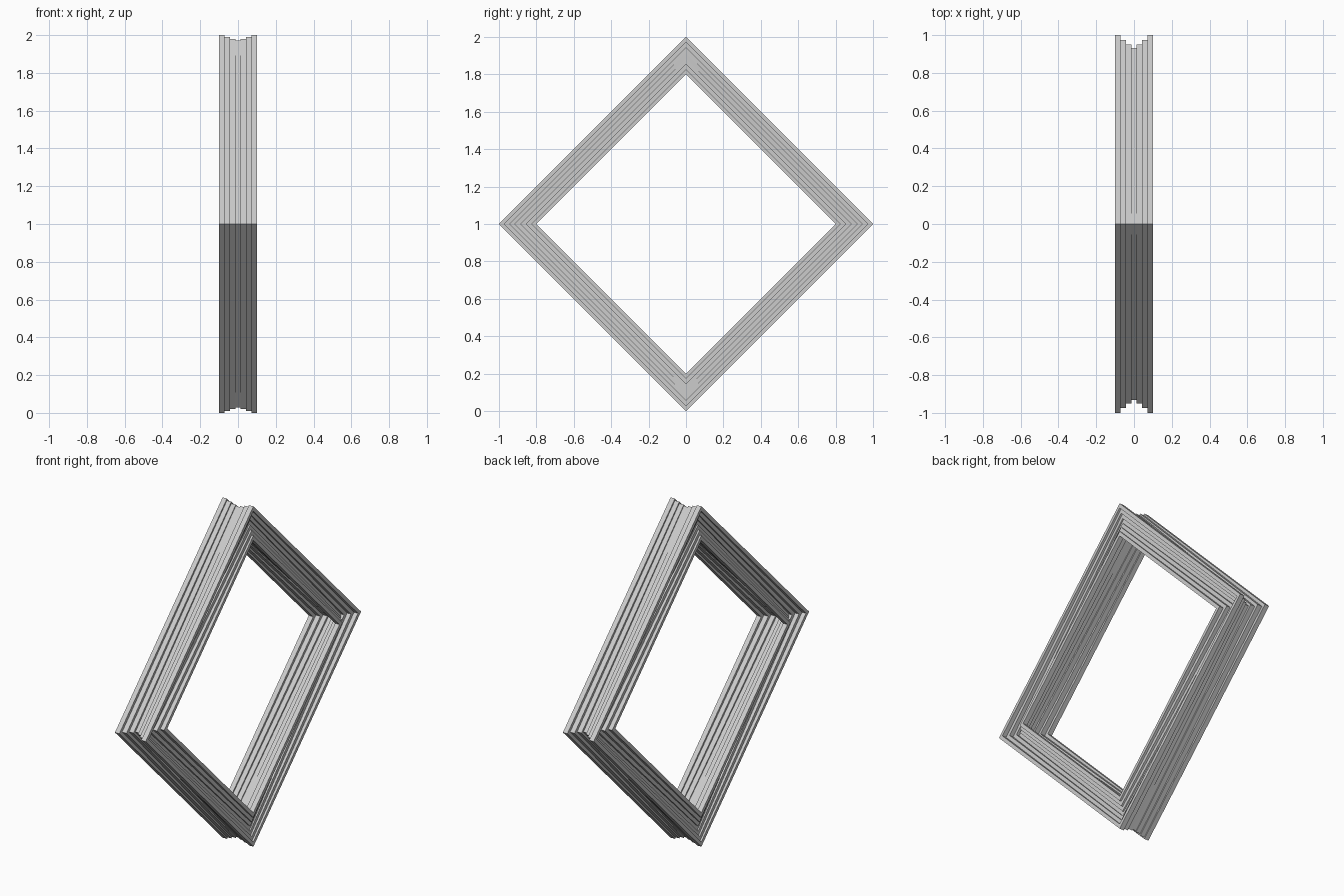
import bpy, bmesh
from mathutils import Vector

old = bpy.data.objects.get("Cube")
if old:
    bpy.data.objects.remove(old, do_unlink=True)

GREY = (0.6, 0.6, 0.6, 1)
mat = bpy.data.materials.new("light_grey")
mat.use_nodes = True
mat.diffuse_color = GREY
mat.node_tree.nodes["Principled BSDF"].inputs["Base Color"].default_value = GREY

HALF = 0.1       # half width of the square bar section
STRIPS = 7       # stepped strips on each side of the bar
STEPS = (0, 0.38, 0.74, 1, 0.74, 0.38, 0)


def stepped_section(depth):
    """Square section whose four sides step inward, as (x, radial) points."""
    width = 2 * HALF / STRIPS
    points = []
    for side in range(4):
        for i, step in enumerate(STEPS):
            for end in (i, i + 1):
                u, v = -HALF + end * width, HALF - step * depth
                for _ in range(side):
                    u, v = v, -u
                points.append((u, v))
    # neighbouring sides share their corner point
    return [p for i, p in enumerate(points)
            if (Vector(p) - Vector(points[i - 1])).length > 1e-5]


# Diamond frame: one section at each corner, deep at the sides, shallow at top and bottom
bm = bmesh.new()
rings = []
for direction, depth in (((1, 0), 0.068), ((0, 1), 0.028),
                         ((-1, 0), 0.068), ((0, -1), 0.028)):
    ring = []
    for x, r in stepped_section(depth):
        radius = 1 - HALF + r
        ring.append(bm.verts.new((x, direction[0] * radius, 1 + direction[1] * radius)))
    rings.append(ring)

for k, ring in enumerate(rings):
    after = rings[(k + 1) % len(rings)]
    for i in range(len(ring)):
        j = (i + 1) % len(ring)
        bm.faces.new((ring[i], ring[j], after[j], after[i]))
bmesh.ops.recalc_face_normals(bm, faces=bm.faces)

mesh = bpy.data.meshes.new("diamond_frame")
bm.to_mesh(mesh)
bm.free()
mesh.materials.append(mat)
frame = bpy.data.objects.new("diamond_frame", mesh)
bpy.context.collection.objects.link(frame)
